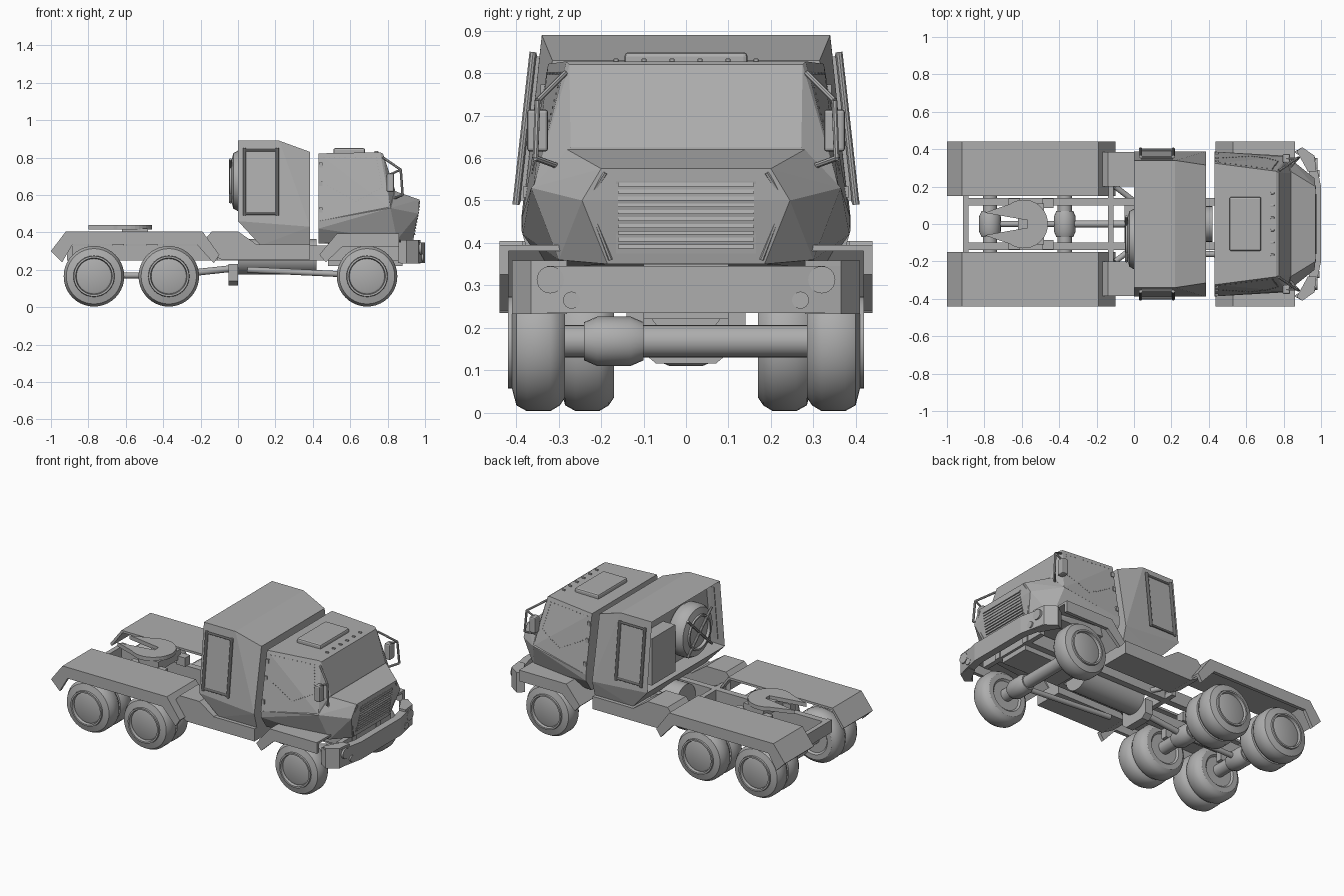
import bpy, bmesh, math
from mathutils import Vector
from mathutils.bvhtree import BVHTree

if "Cube" in bpy.data.objects:
    bpy.data.objects.remove(bpy.data.objects["Cube"])

GREY = (0.42, 0.42, 0.42, 1)
paint = bpy.data.materials.new("plain grey")
paint.use_nodes = True
paint.diffuse_color = GREY
paint.node_tree.nodes["Principled BSDF"].inputs["Base Color"].default_value = GREY


def finish(name, bm, smooth=False):
    bmesh.ops.recalc_face_normals(bm, faces=bm.faces)
    mesh = bpy.data.meshes.new(name)
    bm.to_mesh(mesh)
    bm.free()
    mesh.materials.append(paint)
    ob = bpy.data.objects.new(name, mesh)
    bpy.context.collection.objects.link(ob)
    if smooth:
        bpy.ops.object.select_all(action='DESELECT')
        ob.select_set(True)
        bpy.context.view_layer.objects.active = ob
        bpy.ops.object.shade_smooth_by_angle(angle=math.radians(32))
    return ob


def hull_mesh(points, both=False):
    bm = bmesh.new()
    for x, y, z in points:
        bm.verts.new((x, y, z))
        if both:
            bm.verts.new((x, -y, z))
    res = bmesh.ops.convex_hull(bm, input=bm.verts)
    junk = [g for g in res["geom_interior"] if isinstance(g, bmesh.types.BMVert)]
    bmesh.ops.delete(bm, geom=junk, context='VERTS')
    bmesh.ops.dissolve_limit(bm, angle_limit=0.02, verts=bm.verts, edges=bm.edges)
    bmesh.ops.recalc_face_normals(bm, faces=bm.faces)
    return bm


def hull(name, points, both=False):
    return finish(name, hull_mesh(points, both))


def box(name, x, y, z, bevel=0):
    ob = hull(name, [(a, b, c) for a in x for b in y for c in z])
    if bevel:
        mod = ob.modifiers.new("bevel", 'BEVEL')
        mod.width = bevel
        mod.segments = 2
    return ob


def prism(name, outline, place, lo, hi):
    """Extrude a 2D outline from lo to hi; place maps (u, v, w) to a point."""
    bm = bmesh.new()
    a = [bm.verts.new(place(u, v, lo)) for u, v in outline]
    b = [bm.verts.new(place(u, v, hi)) for u, v in outline]
    bm.faces.new(a)
    bm.faces.new(b)
    for i in range(len(a)):
        j = (i + 1) % len(a)
        bm.faces.new((a[i], a[j], b[j], b[i]))
    return finish(name, bm)


def side(u, v, w):
    return (u, w, v)


def flat(u, v, w):
    return (u, v, w)


def lathe(name, profile, origin, axis, n=40):
    """Revolve (radius, distance) pairs about an axis."""
    bm = bmesh.new()
    turn = Vector(axis).to_track_quat('Z', 'Y')
    rings = []
    for i in range(n):
        t = math.tau * i / n
        rings.append([bm.verts.new(turn @ Vector((r * math.cos(t), r * math.sin(t), d)) + Vector(origin))
                      for r, d in profile])
    for i in range(n):
        a, b = rings[i], rings[(i + 1) % n]
        for k in range(len(profile) - 1):
            bm.faces.new((a[k], b[k], b[k + 1], a[k + 1]))
    bmesh.ops.remove_doubles(bm, verts=bm.verts, dist=1e-5)
    return finish(name, bm, True)


def tube(name, p, q, r, n=16):
    p, q = Vector(p), Vector(q)
    length = (q - p).length
    return lathe(name, [(0, 0), (r, 0), (r, length), (0, length)], p, q - p, n)


# Wheels
TYRE = [(.1, 0), (.13, 0), (.148, .012), (.162, .035), (.162, .09), (.148, .115), (.11, .125)]
RIM = [(.11, .113), (.108, .135), (.098, .135), (.094, .118), (.085, .122), (0, .122)]
WHEEL = [(0, .01), (.09, .01)] + TYRE + RIM
for s, hand in ((1, "left"), (-1, "right")):
    for x, label in ((.69, "front"), (-.37, "middle"), (-.77, "rear")):
        lathe(f"{hand}_{label}_wheel", WHEEL, (x, s * .285, .165), (0, s, 0))
        if label != "front":
            lathe(f"{hand}_{label}_inner_wheel", [(0, .01), (.09, .01)] + TYRE + [(0, .12)],
                  (x, s * .17, .165), (0, s, 0))

# Axles, differentials and drive shafts
DIFF = [(0, 0), (.045, 0), (.058, .03), (.058, .11), (.045, .14), (0, .14)]
for x, y in ((.69, -.24), (-.37, -.07), (-.77, -.07)):
    tube("axle", (x, -.3, .168), (x, .3, .168), .038, 24)
    lathe("differential", DIFF, (x, y, .168), (0, 1, 0), 24)
tube("rear_drive_shaft", (-.77, 0, .17), (-.37, 0, .17), .016)
tube("drive_shaft", (-.37, 0, .17), (0, 0, .21), .018)
tube("front_drive_shaft", (.05, -.15, .2), (.69, -.17, .17), .016)

# Chassis
for s in (1, -1):
    box("frame_rail", (-.91, .9), (s * .1, s * .14), (.25, .33))
    for x in (-.64, -.46):
        box("coupling_foot", (x - .03, x + .03), (s * .085, s * .135), (.33, .385))
    tube("suspension_arm", (-.1, s * .2, .3), (-.01, s * .13, .27), .015)
    for x in (-.37, -.77):
        box("spring_block", (x - .05, x + .05), (s * .1, s * .14), (.19, .25))
for x, w in ((-.9, .15), (-.125, .2), (.45, .14), (.88, .25)):
    box("cross_member", (x - .015, x + .015), (-w, w), (.25, .33))
tube("centre_tank", (0, 0, .27), (.42, 0, .27), .095, 32)
hull("gearbox", [(x, y, z) for x in (-.05, 0) for y, z in
                 ((.1, .23), (.1, .14), (.07, .115))], True)
box("engine_sump", (.48, .88), (-.1, .1), (.22, .36))

# Coupling plate with a rear notch
arc = [(-.59 + .13 * math.cos(t), .13 * math.sin(t))
       for t in [math.radians(-125 + 250 * i / 24) for i in range(25)]]
prism("coupling_plate", arc + [(-.8, .06), (-.57, .02), (-.57, -.02), (-.8, -.06)], flat, .415, .44)
box("coupling_mount", (-.62, -.48), (-.11, .11), (.36, .42))


# Mudguards: a bent sheet with a deeper outer lip
def mudguard(name, outer, inner, y0, s):
    for part, depth, a, b in (("top", .2, y0, .44), ("lip", 1, .418, .44)):
        low = [(o[0] + (i[0] - o[0]) * depth, o[1] + (i[1] - o[1]) * depth)
               for o, i in zip(outer, inner)]
        prism(f"{name}_{part}", outer + low[::-1], side, s * a, s * b)


for s in (1, -1):
    mudguard("rear_mudguard", [(-1, .30), (-.92, .405), (-.19, .405), (-.1, .28)],
             [(-.94, .24), (-.885, .335), (-.22, .335), (-.13, .235)], .15, s)
    mudguard("front_mudguard", [(.435, .28), (.53, .395), (.86, .395)],
             [(.47, .24), (.56, .325), (.86, .325)], .22, s)
    # Side lockers
    prism("side_locker", [(-.17, .37), (-.14, .405), (.0, .405), (.1, .335), (.385, .335),
                          (.385, .255), (-.09, .255), (-.17, .3)], side, s * .2, s * .385)

# Sleeper with a recessed back
bm = hull_mesh([(0, .34, .89), (.22, .34, .89), (.385, .315, .83), (0, .388, .46), (.2, .388, .46),
                (.385, .388, .43), (.12, .36, .33), (.385, .36, .33)], True)
back = [f for f in bm.faces if f.normal.x < -.95]
bmesh.ops.inset_region(bm, faces=back, thickness=.018, depth=-.09)
finish("sleeper", bm)
box("rear_cabinet", (.005, .1), (.1, .335), (.485, .78))
lathe("spare_wheel", [(r, d - .02) for r, d in WHEEL], (.07, -.08, .675), (-1, 0, 0))
for s in (1, -1):
    tube("spare_brace", (-.04, -.08 - s * .12, .56), (-.04, -.08 + s * .12, .79), .008, 8)

# Sleeper side panels with raised frames
for s in (1, -1):
    def on_side(x, z, off):
        return (x, s * (.34 + (.89 - z) * .112 + off), z)

    hull("side_panel", [on_side(x, z, o) for x in (.04, .205) for z in (.5, .84) for o in (-.01, .008)])
    for x in (.035, .21):
        tube("panel_rail", on_side(x, .49, .016), on_side(x, .85, .016), .009, 10)
    for z in (.5, .84):
        tube("panel_bar", on_side(.035, z, .012), on_side(.21, z, .012), .007, 10)

# Cab and nose
UPPER = [(.43, .325, .822), (.76, .282, .828), (.775, .275, .82), (.84, .272, .625),
         (.43, .387, .46), (.815, .36, .53), (.84, .28, .6)]
hull("cab", UPPER, True)
hull("nose", [(.43, .387, .46), (.43, .385, .42), (.815, .365, .53), (.84, .28, .62), (.97, .2, .575),
              (.965, .245, .5), (.93, .185, .35), (.43, .33, .34), (.85, .3, .36)], True)


# Grille on the sloping front
def front(y, z, off):
    return (.93 + (z - .35) * .178 + off, y, z)


edge = [(.19, .565), (.232, .5), (.178, .36)]
for s in (1, -1):
    for (y0, z0), (y1, z1) in zip(edge, edge[1:]):
        tube("grille_surround", front(s * y0, z0, .001), front(s * y1, z1, .001), .005, 6)
hull("grille_panel", [front(y, z, o) for y in (-.165, .165) for z in (.375, .545) for o in (-.01, .004)])
for i in range(10):
    z = .387 + i * .0162
    hull("grille_slat", [front(y, z + h, o) for y in (-.16, .16) for h, o in
                         ((0, 0), (.009, 0), (0, .012), (.009, .008))])

# Bumper with swept ends and lamps
plan = [(.9, .41), (.965, .365), (1, .2)]
outline = plan + [(x, -y) for x, y in plan[::-1]]
inner = [(x - .045, y * .94) for x, y in outline]
prism("bumper", outline + inner[::-1], flat, .235, .345)
for s in (1, -1):
    hull("bumper_end", [(x, s * y, z) for x, y in ((.9, .41), (.965, .365), (.975, .28), (.93, .28), (.87, .39))
                        for z in (.232, .358)])
    for y, z, r, x in ((.32, .313, .032, .982), (.27, .265, .02, .991)):
        tube("lamp", (.94, s * y, z), (x, s * y, z), r, 24)

# Mirrors and brackets
for s in (1, -1):
    box("mirror", (.795, .835), (s * .325, s * .375), (.615, .715), .008)
    path = [(.775, s * .285, .80), (.87, s * .35, .735), (.88, s * .355, .6), (.83, s * .3, .58)]
    for p, q in zip(path, path[1:]):
        tube("mirror_bracket", p, q, .007, 8)
    tube("mirror_arm", (.815, s * .35, .71), (.87, s * .35, .735), .006, 8)

# Roof hatch, roof studs and door hinges
box("roof_hatch", (.51, .68), (-.145, .145), (.815, .85), .01)
for i in range(6):
    y = -.165 + .066 * i
    box("roof_stud", (.73, .75), (y - .006, y + .006), (.82, .835), .003)
for s in (1, -1):
    for z, y in ((.76, .335), (.66, .35), (.52, .376)):
        box("door_hinge", (.432, .452), (s * (y - .015), s * (y + .008)), (z - .013, z + .013))

# Rivets along the door outline, set on the cab surface
bm = hull_mesh(UPPER, True)
tree = BVHTree.FromBMesh(bm)
bm.free()
door = [(.46, .8), (.74, .8), (.77, .64), (.63, .565), (.46, .66)]
for s in (1, -1):
    for (x0, z0), (x1, z1) in zip(door, door[1:]):
        for k in range(10):
            x, z = x0 + (x1 - x0) * k / 10, z0 + (z1 - z0) * k / 10
            hit = tree.ray_cast(Vector((x, s, z)), Vector((0, -s, 0)))[0]
            if hit:
                tube("door_rivet", hit, hit + Vector((0, s * .003, 0)), .003, 6)
